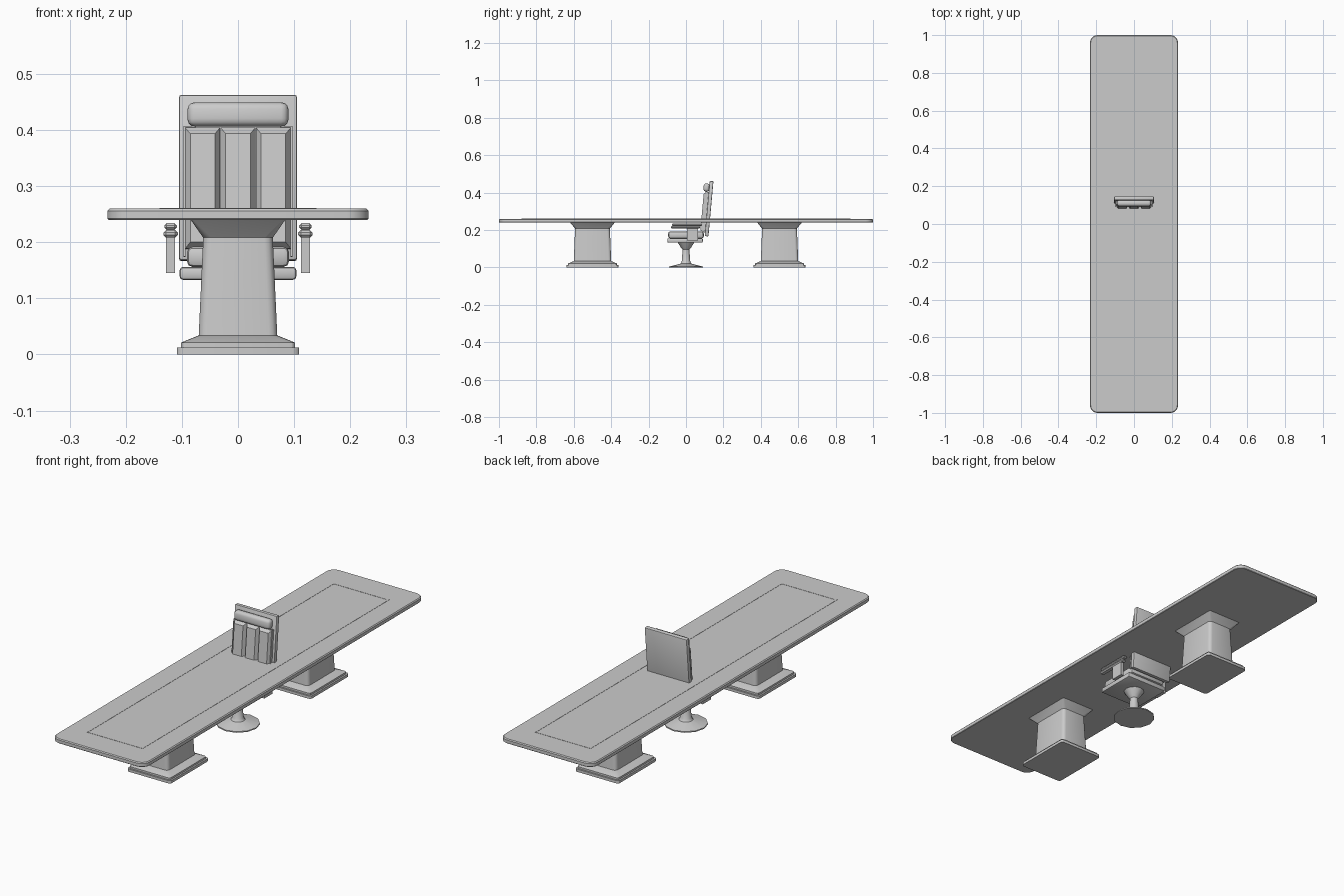
import bpy, bmesh, math
from mathutils import Matrix, Vector

if "Cube" in bpy.data.objects:
    bpy.data.objects.remove(bpy.data.objects["Cube"])


def make(name, bm, matrix=None, smooth=True):
    bmesh.ops.recalc_face_normals(bm, faces=bm.faces[:])
    if matrix:
        bm.transform(matrix)
    mesh = bpy.data.meshes.new(name)
    bm.to_mesh(mesh)
    bm.free()
    ob = bpy.data.objects.new(name, mesh)
    bpy.context.collection.objects.link(ob)
    if smooth:
        bpy.ops.object.select_all(action='DESELECT')
        bpy.context.view_layer.objects.active = ob
        ob.select_set(True)
        bpy.ops.object.shade_smooth_by_angle(angle=math.radians(30))
    return ob


def loft(name, levels, center=(0, 0), seg=3):
    """Stack of rounded rectangles; level = (half x, half y, corner radius, z)."""
    bm = bmesh.new()
    rings = []
    for hx, hy, r, z in levels:
        ring = []
        for q, (sx, sy) in enumerate([(1, 1), (-1, 1), (-1, -1), (1, -1)]):
            for i in range(seg + 1):
                a = math.pi / 2 * (q + i / seg)
                ring.append(bm.verts.new((center[0] + sx * (hx - r) + r * math.cos(a),
                                          center[1] + sy * (hy - r) + r * math.sin(a), z)))
        rings.append(ring)
    n = len(rings[0])
    for a, b in zip(rings, rings[1:]):
        for i in range(n):
            bm.faces.new((a[i], a[(i + 1) % n], b[(i + 1) % n], b[i]))
    bm.faces.new(rings[0])
    bm.faces.new(rings[-1])
    return make(name, bm)


def box(name, x, y, z, bevel=0.0, seg=2, matrix=None):
    """Box from (min, max) ranges with bevelled edges."""
    bm = bmesh.new()
    bmesh.ops.create_cube(bm, size=1)
    for v in bm.verts:
        v.co = Vector([(lo + hi) / 2 + c * (hi - lo) for c, (lo, hi) in zip(v.co, (x, y, z))])
    if bevel:
        bmesh.ops.bevel(bm, geom=bm.edges[:], offset=bevel, segments=seg,
                        profile=0.5, affect='EDGES')
    return make(name, bm, matrix)


def lathe(name, profile, sides):
    bm = bmesh.new()
    rings = [[bm.verts.new((r * math.cos(2 * math.pi * i / sides),
                            r * math.sin(2 * math.pi * i / sides), z))
              for i in range(sides)] for r, z in profile]
    for a, b in zip(rings, rings[1:]):
        for i in range(sides):
            j = (i + 1) % sides
            bm.faces.new((a[i], a[j], b[j], b[i]))
    bm.faces.new(rings[0])
    bm.faces.new(rings[-1])
    return make(name, bm)


# Table top
loft("table_top", [(0.231, 0.998, 0.038, 0.24), (0.233, 1.0, 0.04, 0.242),
                   (0.233, 1.0, 0.04, 0.256), (0.229, 0.996, 0.036, 0.26)], seg=5)

# Thin inlay border on the table top
for s in (-1, 1):
    box("inlay_long", (s * 0.137 - 0.003, s * 0.137 + 0.003), (-0.88, 0.88), (0.258, 0.261))
    box("inlay_short", (-0.137, 0.137), (s * 0.877 - 0.003, s * 0.877 + 0.003), (0.258, 0.261))

# Two pedestals with stepped plinths and flared heads
for s in (-1, 1):
    c = (0, s * 0.5)
    loft("pedestal_base", [(0.109, 0.138, 0.012, 0), (0.109, 0.138, 0.012, 0.0125),
                           (0.102, 0.131, 0.01, 0.0126), (0.102, 0.131, 0.01, 0.021),
                           (0.07, 0.101, 0.015, 0.034)], c)
    loft("pedestal_column", [(0.07, 0.1, 0.015, 0.034), (0.062, 0.093, 0.015, 0.208),
                             (0.085, 0.12, 0.004, 0.241)], c)

# Chair foot and stem
lathe("chair_foot", [(0.09, 0), (0.09, 0.005), (0.03, 0.02), (0.023, 0.03), (0.018, 0.095),
                     (0.028, 0.108), (0.045, 0.134)], 12)

# Seat
box("seat_base", (-0.104, 0.104), (-0.1, 0.09), (0.133, 0.156), 0.006)
box("seat_cushion", (-0.091, 0.091), (-0.095, 0.095), (0.156, 0.192), 0.010)

# Armrests and their posts
for s in (-1, 1):
    def sx(a, b):
        return tuple(sorted((s * a, s * b)))
    box("armrest_pad", sx(0.109, 0.131), (-0.075, 0.085), (0.222, 0.234), 0.004, 1)
    box("armrest_rail", sx(0.107, 0.133), (-0.08, 0.075), (0.208, 0.222), 0.005, 1)
    box("armrest_post", sx(0.112, 0.128), (0.005, 0.063), (0.145, 0.212))

# Reclined back, in a local frame whose origin is the bottom of the panel
tilt = Matrix.Translation((0, 0.1, 0.168)) @ Matrix.Rotation(math.radians(-5.2), 4, 'X')
box("back_panel", (-0.105, 0.105), (0, 0.02), (0, 0.296), 0.004, 2, tilt)
for i in (-1, 0, 1):
    # Vertical cushion with a chamfered front
    bm = bmesh.new()
    rows = [(0.031, 0.001, 0.02, 0.236), (0.031, -0.012, 0.02, 0.236), (0.022, -0.026, 0.03, 0.224)]
    rings = [[bm.verts.new((i * 0.063 + a * w, y, z)) for a, z in
              ((-1, z0), (1, z0), (1, z1), (-1, z1))] for w, y, z0, z1 in rows]
    for a, b in zip(rings, rings[1:]):
        for k in range(4):
            bm.faces.new((a[k], a[(k + 1) % 4], b[(k + 1) % 4], b[k]))
    bm.faces.new(rings[0])
    bm.faces.new(rings[-1])
    make("back_cushion", bm, tilt, smooth=False)
box("headrest", (-0.09, 0.09), (-0.030, 0.003), (0.238, 0.281), 0.013, 3, tilt)

# Slim trim rods beside the back cushions
for s in (-1, 1):
    x0, x1 = sorted((s * 0.094, s * 0.097))
    box("back_trim_side", (x0, x1), (-0.016, -0.010), (0.005, 0.236), 0, 1, tilt)
    x0, x1 = sorted((s * 0.075, s * 0.097))
    box("back_trim_top", (x0, x1), (-0.016, -0.010), (0.236, 0.239), 0, 1, tilt)
